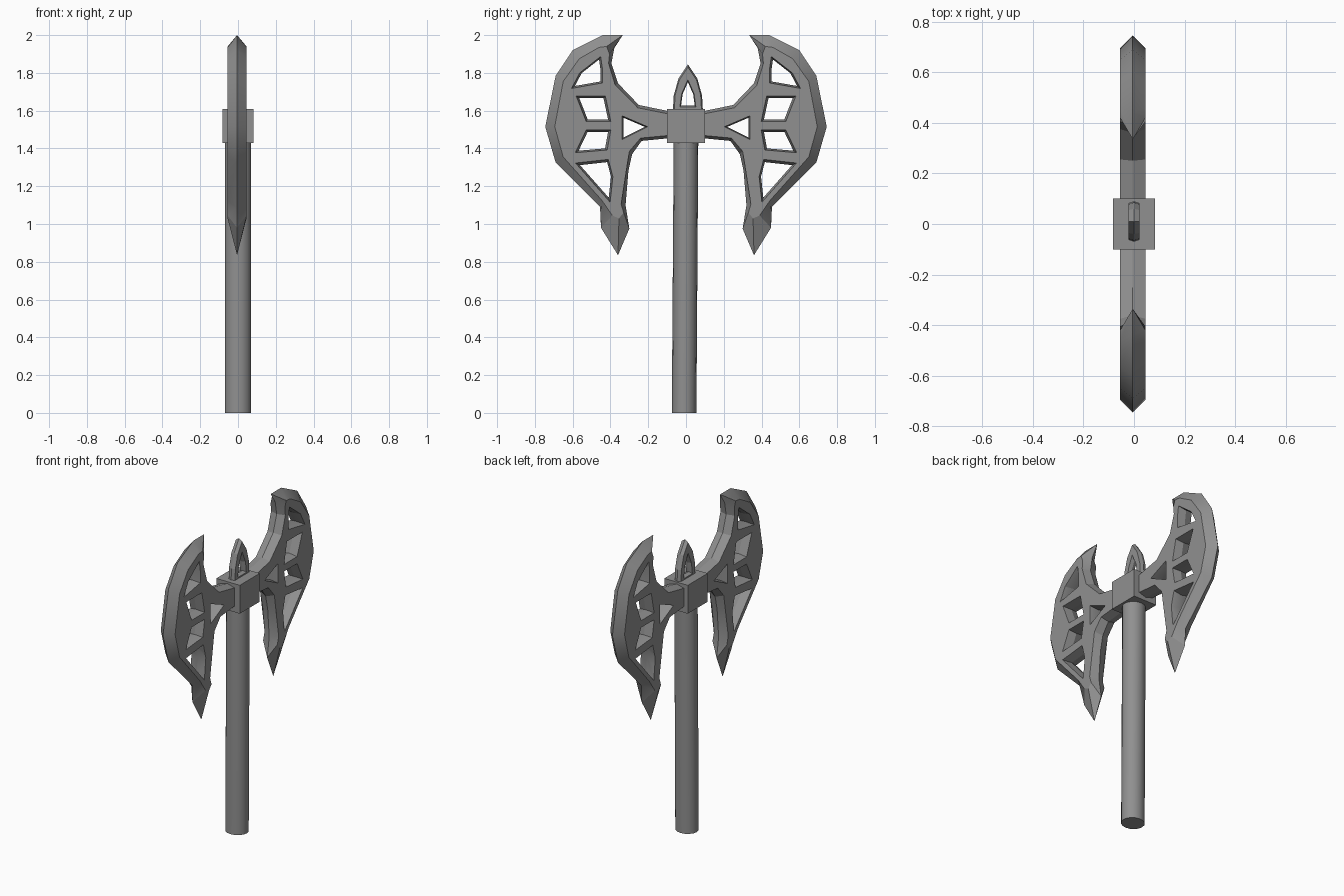
import bpy
import bmesh
from mathutils import Vector

default_cube = bpy.data.objects.get("Cube")
if default_cube:
    bpy.data.objects.remove(default_cube, do_unlink=True)

# One dull steel colour for every part
steel = bpy.data.materials.new("dull_steel")
steel.use_nodes = True
colour = (0.28, 0.28, 0.28, 1)
steel.diffuse_color = colour
steel.node_tree.nodes["Principled BSDF"].inputs["Base Color"].default_value = colour


def finish(bm, name):
    """Turn a bmesh into a named, coloured object."""
    mesh = bpy.data.meshes.new(name)
    bm.to_mesh(mesh)
    bm.free()
    mesh.materials.append(steel)
    obj = bpy.data.objects.new(name, mesh)
    bpy.context.collection.objects.link(obj)
    return obj


def add_plate(bm, ridge, face, half):
    """Solid with a ridge outline in its middle plane and face outlines either side.
    Outlines run counter-clockwise, so every face points outward."""
    rings = []
    for x, outline in ((-half, face), (0, ridge), (half, face)):
        rings.append([bm.verts.new((x, y, z)) for y, z in outline])
    count = len(face)
    for low, high in zip(rings, rings[1:]):
        for i in range(count):
            j = (i + 1) % count
            bm.faces.new((low[i], low[j], high[j], high[i]))
    caps = [bm.faces.new(rings[0][::-1]), bm.faces.new(rings[-1])]
    bmesh.ops.triangulate(bm, faces=caps)


def shrink(outline, factor):
    """Pull an outline toward its centre."""
    centre = sum((Vector(p) for p in outline), Vector((0, 0))) / len(outline)
    return [centre.lerp(Vector(p), factor) for p in outline]


def apply_modifier(obj, modifier):
    bpy.ops.object.select_all(action="DESELECT")
    bpy.context.view_layer.objects.active = obj
    obj.select_set(True)
    bpy.ops.object.modifier_apply(modifier=modifier.name)


def pierce(obj, holes, half, taper):
    """Cut openings, one at a time, whose walls slope inward to the middle plane."""
    for hole in holes:
        bm = bmesh.new()
        add_plate(bm, shrink(hole, taper), hole, half)
        cutter = finish(bm, "opening_cutter")
        cutter.hide_render = True
        modifier = obj.modifiers.new("opening", "BOOLEAN")
        modifier.operation = "DIFFERENCE"
        modifier.solver = "EXACT"
        modifier.object = cutter
        apply_modifier(obj, modifier)
        bpy.data.objects.remove(cutter, do_unlink=True)


def smooth(obj, angle):
    bpy.ops.object.select_all(action="DESELECT")
    bpy.context.view_layer.objects.active = obj
    obj.select_set(True)
    bpy.ops.object.shade_smooth_by_angle(angle=angle)


# Blade: sharp ridge outline and the flat face outline inside it, from the top horn
# clockwise round the cutting edge, lower horn, arm and inner curve
ridge = [(.335, 2), (.44, 2), (.6, 1.92), (.69, 1.785), (.745, 1.515),
         (.69, 1.325), (.455, 1.09), (.45, .98), (.36, .835), (.3, .975),
         (.32, 1.1), (.305, 1.28), (.285, 1.37), (.235, 1.44), (.08, 1.455),
         (.08, 1.595), (.25, 1.63), (.36, 1.745), (.395, 1.85), (.38, 1.93)]
face = [(.42, 1.94), (.46, 1.935), (.565, 1.875), (.65, 1.755), (.695, 1.515),
        (.65, 1.355), (.445, 1.125), (.39, 1.045), (.355, 1.03), (.33, 1.06),
        (.345, 1.11), (.325, 1.28), (.3, 1.385), (.24, 1.455), (.08, 1.47),
        (.08, 1.58), (.255, 1.615), (.375, 1.735), (.41, 1.85), (.405, 1.9)]
bm = bmesh.new()
add_plate(bm, ridge[::-1], face[::-1], 0.05)
blades = finish(bm, "blades")

# Lattice openings: top, two middle cells, bottom and the arm triangle
openings = [
    [(.45, 1.89), (.44, 1.82), (.44, 1.745), (.61, 1.715), (.565, 1.8)],
    [(.585, 1.68), (.425, 1.68), (.395, 1.54), (.53, 1.54)],
    [(.53, 1.5), (.395, 1.5), (.415, 1.39), (.59, 1.375)],
    [(.59, 1.325), (.41, 1.345), (.385, 1.25), (.4, 1.11)],
    [(.34, 1.575), (.2, 1.515), (.34, 1.445)],
]
pierce(blades, openings, 0.06, 0.8)

# The second blade mirrors the first
mirror = blades.modifiers.new("both_sides", "MIRROR")
mirror.use_axis = (False, True, False)
apply_modifier(blades, mirror)
blades.location.x = -0.005
smooth(blades, 0.4)

# Socket block joining the blades and handle
bm = bmesh.new()
bmesh.ops.create_cube(bm, size=1)
bmesh.ops.scale(bm, vec=(0.165, 0.2, 0.18), verts=bm.verts)
bmesh.ops.translate(bm, vec=(0, 0, 1.52), verts=bm.verts)
finish(bm, "socket_block")

# Pierced pointed finial on top
half_arch = [(.08, 1.59), (.075, 1.68), (.05, 1.77)]
arch = half_arch + [(0, 1.845)] + [(-y, z) for y, z in reversed(half_arch)]
bm = bmesh.new()
add_plate(bm, arch, shrink(arch, 0.9), 0.022)
finial = finish(bm, "finial")
pierce(finial, [[(.045, 1.615), (.035, 1.69), (0, 1.77), (-.035, 1.69), (-.045, 1.615)]],
       0.03, 0.8)
finial.location.y = 0.01

# Round handle, leaning very slightly
bm = bmesh.new()
bmesh.ops.create_cone(bm, cap_ends=True, segments=16, radius1=0.07, radius2=0.07, depth=1.45)
bmesh.ops.scale(bm, vec=(1, 0.93, 1), verts=bm.verts)
bmesh.ops.translate(bm, vec=(0, 0, 0.725), verts=bm.verts)
for v in bm.verts:
    if v.co.z < 0.5:
        v.co.y -= 0.01
handle = finish(bm, "handle")
smooth(handle, 0.7)
